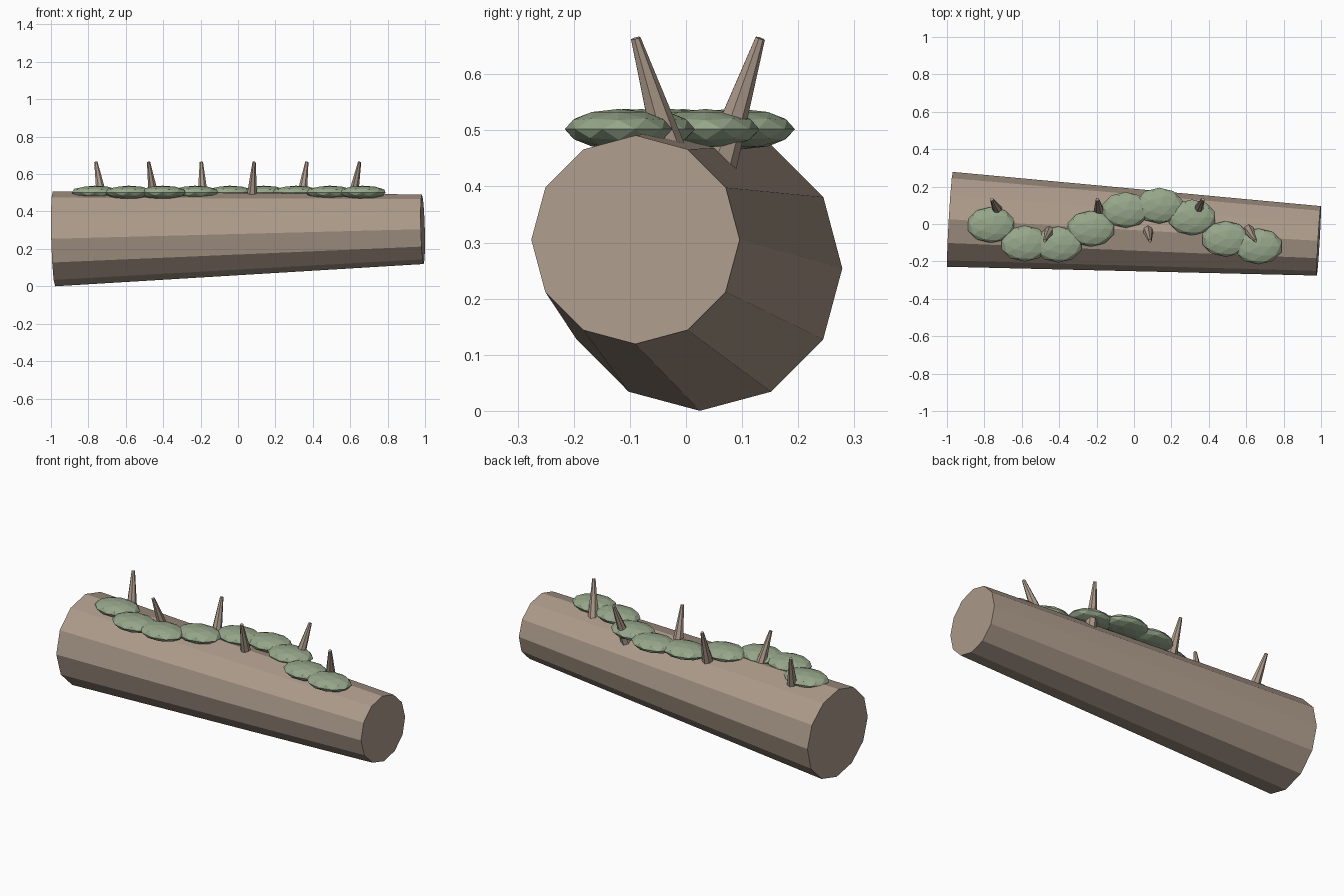
import bpy
from mathutils import Vector, Matrix

if "Cube" in bpy.data.objects:
    bpy.data.objects.remove(bpy.data.objects["Cube"])


def material(name, rgb):
    m = bpy.data.materials.new(name)
    m.diffuse_color = (*rgb, 1)
    m.use_nodes = True
    m.node_tree.nodes["Principled BSDF"].inputs["Base Color"].default_value = m.diffuse_color
    return m


bark = material("bark", (0.42, 0.33, 0.26))
green = material("moss", (0.31, 0.39, 0.26))


def tapered(name, a, b, r1, r2, sides, mat):
    """Cone frustum from point a to point b."""
    a, b = Vector(a), Vector(b)
    d = b - a
    bpy.ops.mesh.primitive_cone_add(vertices=sides, radius1=r1, radius2=r2, depth=d.length)
    o = bpy.context.object
    # local Z along d, local X kept as close to world up / right as possible
    z = d.normalized()
    ref = Vector((0, 0, 1)) if abs(z.z) < 0.7 else Vector((1, 0, 0))
    y = z.cross(ref).normalized()
    x = y.cross(z)
    rot = Matrix((x, y, z)).transposed().to_4x4()
    o.matrix_world = Matrix.Translation((a + b) / 2) @ rot
    o.name = name
    o.data.materials.append(mat)
    return o


# Fallen log, tapering to the right
tapered("log", (-0.984, 0.025, 0.254), (0.988, -0.09, 0.305), 0.254, 0.186, 12, bark)

# Winding strip of moss clumps
moss = [(-0.765, -0.005), (-0.585, -0.105), (-0.405, -0.11), (-0.23, -0.025), (-0.045, 0.075),
        (0.135, 0.098), (0.31, 0.035), (0.49, -0.08), (0.665, -0.12)]
for i, (x, y) in enumerate(moss):
    bpy.ops.mesh.primitive_ico_sphere_add(subdivisions=2, radius=1, location=(x, y, 0.502))
    o = bpy.context.object
    o.scale = (0.13, 0.096, 0.036)
    o.name = f"moss_clump_{i + 1}"
    o.data.materials.append(green)

# Broken twig stubs, leaning alternately back and front
leans = [-0.04, -0.035, -0.01, 0.015, 0.035, 0.045]
for i, lean in enumerate(leans):
    x = -0.76 + 0.282 * i
    tip_y, base_y = (0.132, 0.055) if i % 2 == 0 else (-0.09, -0.02)
    tapered(f"twig_stub_{i + 1}", (x - lean, base_y, 0.43), (x, tip_y, 0.664),
            0.034, 0.009, 7, bark)
